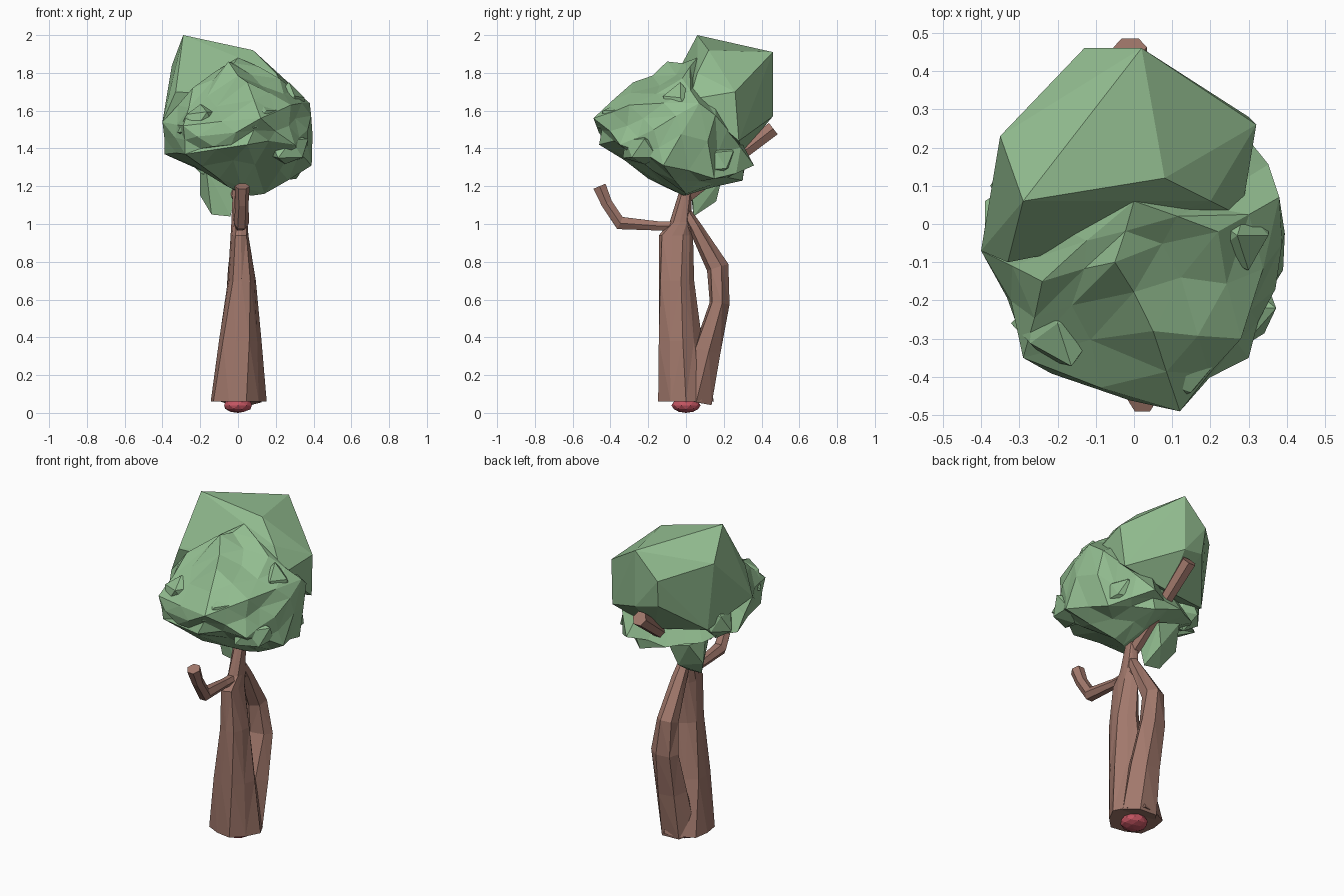
import bpy, bmesh, math, random
from mathutils import Vector

random.seed(11)


def material(name, rgb):
    m = bpy.data.materials.new(name)
    m.diffuse_color = (*rgb, 1)
    return m


BARK = material("brown bark", (0.36, 0.19, 0.15))
LEAF = material("green leaves", (0.29, 0.51, 0.28))
RED = material("red core", (0.55, 0.09, 0.12))


def finish(bm, name, mat):
    bmesh.ops.recalc_face_normals(bm, faces=bm.faces)
    me = bpy.data.meshes.new(name)
    bm.to_mesh(me)
    bm.free()
    me.materials.append(mat)
    ob = bpy.data.objects.new(name, me)
    bpy.context.collection.objects.link(ob)
    return ob


def tube(name, path, sides=6, flat=False, crease=1.0, twist=0.0):
    """Loft rings (x, y, z, rx, ry) along a path; crease pulls in every other corner."""
    bm = bmesh.new()
    pts = [Vector(p[:3]) for p in path]
    rings = []
    for i, p in enumerate(path):
        t = (pts[min(i + 1, len(pts) - 1)] - pts[max(i - 1, 0)]).normalized()
        if flat:
            t = Vector((0, 0, 1))
        u = (Vector((1, 0, 0)) - t * t.x).normalized()
        v = t.cross(u)
        ring = []
        for k in range(sides):
            a = 2 * math.pi * k / sides + twist * i
            f = crease if k % 2 else 1.0
            ring.append(bm.verts.new(pts[i] + f * (u * p[3] * math.cos(a) + v * p[-1] * math.sin(a))))
        rings.append(ring)
    for r0, r1 in zip(rings, rings[1:]):
        for k in range(sides):
            j = (k + 1) % sides
            bm.faces.new((r0[k], r0[j], r1[j], r1[k]))
    bm.faces.new(rings[0])
    bm.faces.new(rings[-1])
    # split the twisted quads so facets read like carved bark
    bmesh.ops.triangulate(bm, faces=[f for f in bm.faces if len(f.verts) == 4])
    return finish(bm, name, BARK)


def lobe(name, points, rough=0.0):
    """Convex foliage lobe, optionally subdivided into uneven facets."""
    bm = bmesh.new()
    for p in points:
        bm.verts.new(p)
    bmesh.ops.convex_hull(bm, input=bm.verts)
    bmesh.ops.delete(bm, geom=[v for v in bm.verts if not v.link_faces], context='VERTS')
    if rough:
        old = {v.co.to_tuple(4) for v in bm.verts}
        bmesh.ops.subdivide_edges(bm, edges=bm.edges[:], cuts=1, use_grid_fill=True)
        bm.normal_update()
        for v in bm.verts:
            if v.co.to_tuple(4) not in old:
                v.co += v.normal * random.uniform(-rough, rough * 0.5)
        bmesh.ops.triangulate(bm, faces=bm.faces[:])
    return finish(bm, name, LEAF)


# trunk: creased, flared at the base and leaning forward at mid height
tube("trunk", [
    (-0.004, 0, 0.06, 0.156, 0.155),
    (0.006, -0.035, 0.38, 0.120, 0.122),
    (0.02, -0.055, 0.70, 0.078, 0.098),
    (0.01, -0.058, 0.94, 0.050, 0.096),
    (0.01, -0.03, 1.01, 0.045, 0.06),
    (0.01, 0, 1.18, 0.038, 0.034),
    (0.01, 0.01, 1.40, 0.03, 0.03)], sides=10, flat=True, crease=0.90, twist=0.15)

# broad bowed root strand standing off the back of the trunk
tube("back_strand", [
    (0.01, 0.055, 0.06, 0.115, 0.095), (0.02, 0.112, 0.33, 0.10, 0.078),
    (0.018, 0.178, 0.58, 0.085, 0.055), (0.005, 0.168, 0.77, 0.062, 0.060),
    (0.01, 0.05, 0.98, 0.045, 0.036), (0.01, 0.0, 1.06, 0.034, 0.03)], twist=0.12)

# bent branch at the front
tube("front_branch", [
    (0.01, 0.03, 0.985, 0.03), (0.01, -0.15, 0.99, 0.028),
    (0.018, -0.35, 1.005, 0.04), (0.022, -0.42, 1.11, 0.034),
    (0.022, -0.458, 1.20, 0.040)])

# straight branch poking out of the back of the crown
tube("back_branch", [
    (0.0, 0.0, 1.14, 0.035), (-0.01, 0.25, 1.34, 0.038), (-0.01, 0.462, 1.505, 0.044)])

# red core under the base
bm = bmesh.new()
bmesh.ops.create_icosphere(bm, subdivisions=2, radius=1)
for v in bm.verts:
    v.co = Vector((v.co.x * 0.077, v.co.y * 0.077, 0.04 + v.co.z * 0.04))
finish(bm, "base_core", RED)

# big smooth-faceted lobe at the upper back
lobe("crown_back", [
    (-0.29, 0.06, 2.0), (0.08, 0.12, 1.92), (0.02, 0.46, 1.91), (-0.13, 0.46, 1.76),
    (0.32, 0.26, 1.70), (-0.35, 0.23, 1.84), (-0.40, -0.07, 1.54), (-0.33, -0.10, 1.70),
    (0.02, 0.46, 1.57), (-0.12, 0.44, 1.60), (0.30, 0.28, 1.44), (-0.30, 0.22, 1.42),
    (0.28, 0.02, 1.66), (0.20, 0.06, 1.80), (0.0, 0.30, 1.38)])

# main lobe, wide and sloping down to the front
lobe("crown_main", [
    (-0.40, -0.07, 1.54), (-0.39, 0.06, 1.37), (-0.29, -0.35, 1.52), (-0.28, -0.32, 1.37),
    (-0.13, -0.40, 1.41), (0.12, -0.49, 1.56), (0.05, -0.46, 1.42), (0.30, -0.35, 1.42),
    (0.28, -0.30, 1.63), (0.37, -0.17, 1.50), (0.38, 0.07, 1.64), (0.39, -0.12, 1.31),
    (0.31, 0.15, 1.24), (0.14, 0.0, 1.16), (0.0, -0.02, 1.17), (-0.20, 0.05, 1.27),
    (-0.10, -0.20, 1.24), (0.10, 0.30, 1.23), (0.15, 0.36, 1.31), (0.0, 0.06, 1.88),
    (-0.05, -0.10, 1.86), (-0.24, -0.15, 1.72), (0.22, -0.02, 1.77), (0.05, -0.28, 1.75),
    (0.30, 0.22, 1.50), (-0.25, 0.20, 1.32), (-0.08, 0.31, 1.29)], rough=0.035)

# tuft hanging below the crown beside the trunk
lobe("hanging_tuft", [
    (-0.20, 0.10, 1.30), (-0.20, 0.12, 1.15), (-0.14, 0.05, 1.05), (-0.04, 0.04, 1.04),
    (-0.06, 0.16, 1.12), (-0.02, 0.19, 1.24), (-0.16, 0.20, 1.28), (0.0, 0.03, 1.22),
    (-0.17, 0.01, 1.30)])

# jagged tufts breaking up the surface
tufts = [
    (0.27, -0.03, 1.62, 0.10, 0.12), (0.12, -0.35, 1.56, 0.12, 0.10),
    (-0.20, -0.26, 1.54, 0.12, 0.11), (0.25, -0.22, 1.40, 0.12, 0.10),
    (-0.27, 0.10, 1.44, 0.12, 0.12), (0.22, 0.16, 1.34, 0.11, 0.11)]
for n, (x, y, z, r, h) in enumerate(tufts):
    bm = bmesh.new()
    bmesh.ops.create_icosphere(bm, subdivisions=1, radius=1)
    for v in bm.verts:
        s = random.uniform(0.75, 1.15)
        v.co = Vector((x + v.co.x * r * s, y + v.co.y * r * s, z + v.co.z * h * s))
    finish(bm, f"tuft_{n + 1}", LEAF)
